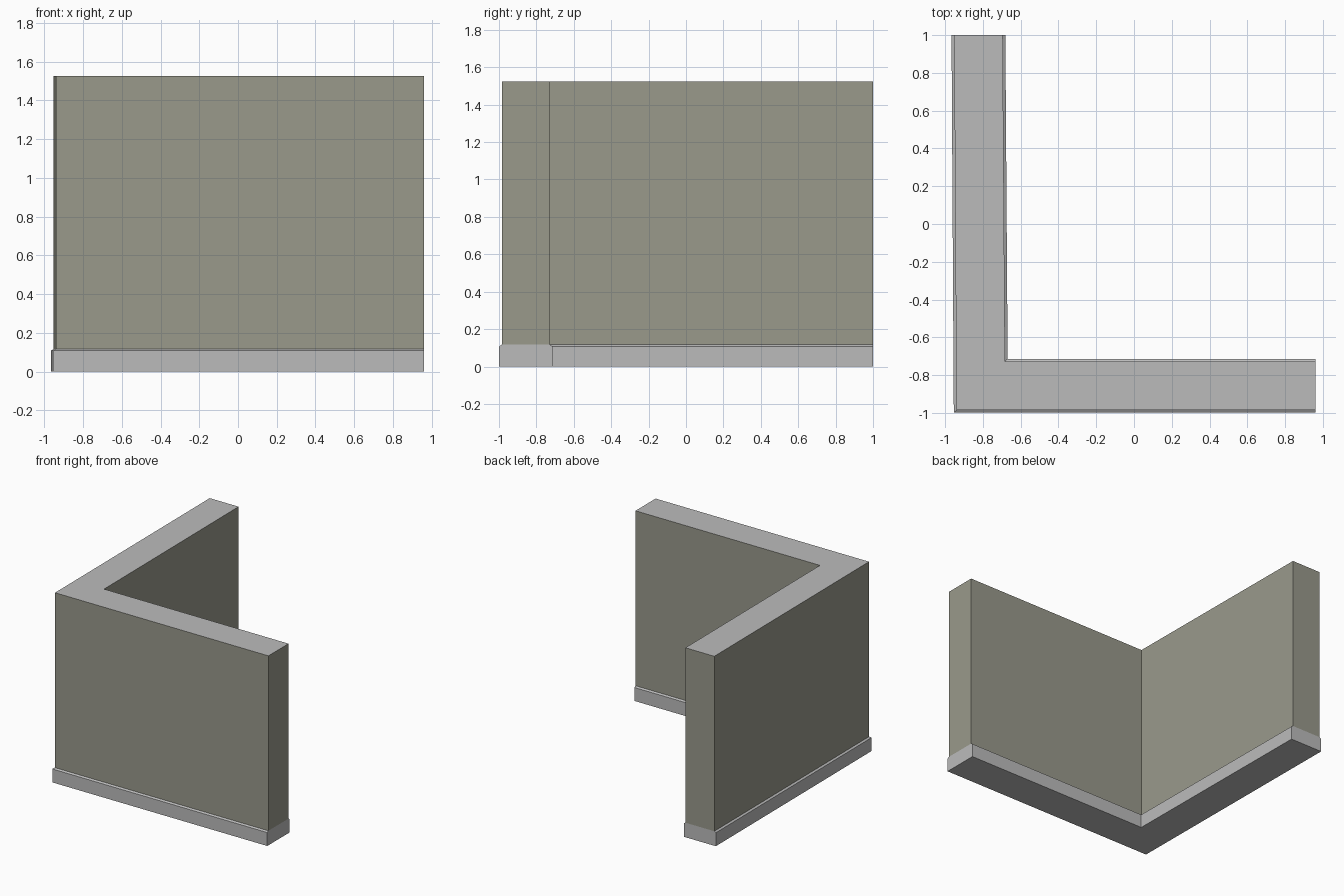
import bpy

cube = bpy.data.objects.get("Cube")
if cube:
    bpy.data.objects.remove(cube)


def material(name, colour):
    mat = bpy.data.materials.new(name)
    mat.use_nodes = True
    mat.diffuse_color = (*colour, 1)
    mat.node_tree.nodes["Principled BSDF"].inputs["Base Color"].default_value = (*colour, 1)
    return mat


plaster = material("olive_grey_wall", (0.32, 0.32, 0.26))
concrete = material("light_grey_concrete", (0.50, 0.50, 0.50))

# Slightly skewed L outline, counter-clockwise from the outer corner
OUTLINE = [(-0.94, -0.985), (0.96, -0.985), (0.96, -0.728),
           (-0.683, -0.728), (-0.695, 1.0), (-0.952, 1.0)]
# Direction each corner moves when the outline widens; the ends stay flush
SPREAD = [(-1, -1), (0, -1), (0, 1), (1, 1), (1, 0), (-1, 0)]


def ring(widen, z):
    return [(x + widen * dx, y + widen * dy, z)
            for (x, y), (dx, dy) in zip(OUTLINE, SPREAD)]


def build(name, rings, mats):
    """Skin a stack of L-shaped rings and cap both ends."""
    n = len(OUTLINE)
    verts = [v for r in rings for v in r]
    faces = [tuple(reversed(range(n))), tuple(range(len(verts) - n, len(verts)))]
    for k in range(len(rings) - 1):
        for i in range(n):
            j = (i + 1) % n
            faces.append((k * n + i, k * n + j, (k + 1) * n + j, (k + 1) * n + i))
    mesh = bpy.data.meshes.new(name)
    mesh.from_pydata(verts, [], faces)
    for mat in mats:
        mesh.materials.append(mat)
    mesh.update()
    obj = bpy.data.objects.new(name, mesh)
    bpy.context.collection.objects.link(obj)
    return obj


# Footing with a gently sloping ledge
build("footing", [ring(0.014, 0), ring(0.014, 0.108), ring(0, 0.117)], [concrete])

# Corner wall with a concrete top
wall = build("corner_wall", [ring(0, 0.117), ring(0, 1.525)], [plaster, concrete])
for face in wall.data.polygons:
    face.material_index = 1 if face.normal.z > 0.5 else 0
